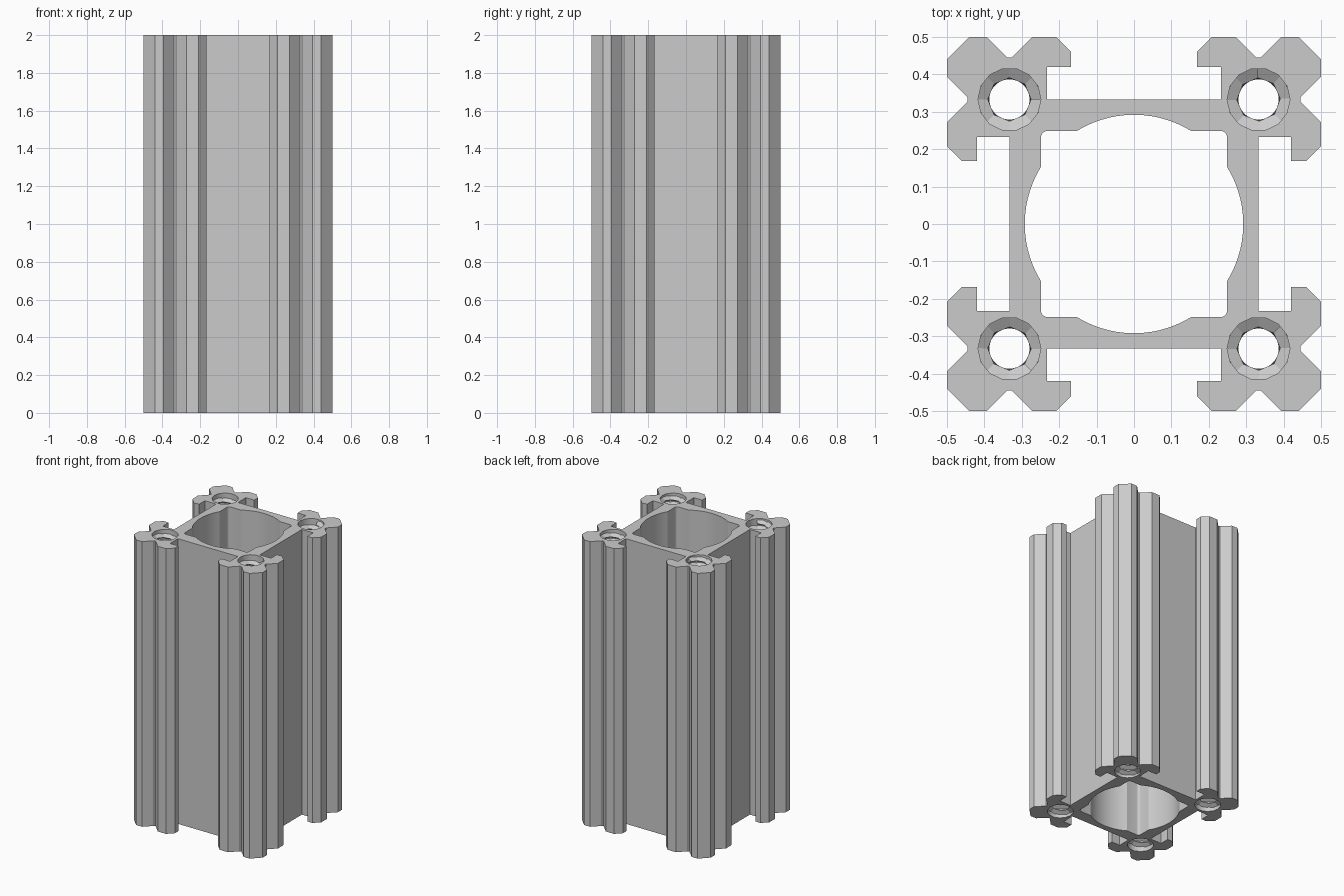
import bpy, bmesh, math
from mathutils import Matrix

cube = bpy.data.objects.get("Cube")
if cube:
    bpy.data.objects.remove(cube, do_unlink=True)

HEIGHT = 2.0
HOLE_POS = 0.333     # screw hole centres, on the diagonals
HOLE_R = 0.084
CREST_R = 0.058      # thread crest radius
PITCH = 0.04

metal = bpy.data.materials.new("aluminium grey")
metal.use_nodes = True
GREY = (0.6, 0.6, 0.6, 1.0)
metal.diffuse_color = GREY
metal.node_tree.nodes["Principled BSDF"].inputs["Base Color"].default_value = GREY


def four_way(points):
    """Repeat a quarter outline around the z axis."""
    out = []
    for k in range(4):
        rot = Matrix.Rotation(k * math.pi / 2, 2)
        for x, y in points:
            out.append((rot[0][0] * x + rot[0][1] * y, rot[1][0] * x + rot[1][1] * y))
    return out


def arc(cx, cy, r, start, end, steps):
    return [(cx + r * math.cos(math.radians(start + (end - start) * i / steps)),
             cy + r * math.sin(math.radians(start + (end - start) * i / steps)))
            for i in range(steps + 1)]


# Outer outline: slot floor, lip, and notched corner, mirrored on the diagonal
half = [(0.333, 0.233), (0.42, 0.233), (0.42, 0.168), (0.46, 0.168),
        (0.5, 0.208), (0.5, 0.272), (0.445, 0.327), (0.445, 0.339),
        (0.5, 0.394), (0.5, 0.44), (0.44, 0.5), (0.394, 0.5),
        (0.339, 0.445)]
# the second half mirrors the first; the two chamfer points are shared
first = half[:10]
outer = four_way(first + [(y, x) for x, y in reversed(first)])

# Central opening: a round bore joined with a rounded square
BORE_R = 0.292
SQ = 0.249
meet = math.degrees(math.acos(SQ / BORE_R))
inner = four_way(arc(0, 0, BORE_R, -meet, meet, 14)
                 + arc(SQ - 0.018, SQ - 0.018, 0.018, 0, 90, 4))

# Screw holes
corners = [(sx * HOLE_POS, sy * HOLE_POS) for sx in (-1, 1) for sy in (-1, 1)]
holes = [arc(cx, cy, HOLE_R, 0, 360, 14)[:-1] for cx, cy in corners]

# Extruded rail
curve = bpy.data.curves.new("rail_profile", "CURVE")
curve.dimensions = "2D"
curve.fill_mode = "BOTH"
curve.extrude = HEIGHT / 2
for loop in [outer, inner] + holes:
    spline = curve.splines.new("POLY")
    spline.points.add(len(loop) - 1)
    for p, (x, y) in zip(spline.points, loop):
        p.co = (x, y, 0, 1)
    spline.use_cyclic_u = True
rail = bpy.data.objects.new("slotted_rail", curve)
rail.location.z = HEIGHT / 2
bpy.context.collection.objects.link(rail)
bpy.ops.object.select_all(action="DESELECT")
rail.select_set(True)
bpy.context.view_layer.objects.active = rail
bpy.ops.object.convert(target="MESH")
rail = bpy.context.object
rail.name = "slotted_rail"
bm = bmesh.new()
bm.from_mesh(rail.data)
bmesh.ops.remove_doubles(bm, verts=bm.verts, dist=1e-5)
bmesh.ops.recalc_face_normals(bm, faces=bm.faces)
bm.to_mesh(rail.data)
bm.free()
rail.data.materials.clear()
rail.data.materials.append(metal)
bpy.ops.object.shade_smooth_by_angle(angle=math.radians(28))


# Helical ridge with a triangular section, its base sunk into the hole wall
def thread_mesh(segments=8):
    bm = bmesh.new()
    base_r = 0.09
    z0, z1 = 0.025, HEIGHT - 0.025
    steps = int((z1 - z0) / PITCH * segments)
    rows = []
    for k in range(steps + 1):
        a = 2 * math.pi * k / segments + 0.002 * k   # slight drift per turn
        z = z0 + (z1 - z0) * k / steps
        c, s = math.cos(a), math.sin(a)
        rows.append([bm.verts.new((r * c, r * s, z + dz)) for r, dz in
                     ((base_r, -0.45 * PITCH), (CREST_R, 0), (base_r, 0.45 * PITCH))])
    for a, b in zip(rows, rows[1:]):
        for i in range(3):
            j = (i + 1) % 3
            bm.faces.new((a[i], b[i], b[j], a[j]))
    bm.faces.new(rows[0])
    bm.faces.new(rows[-1][::-1])
    bmesh.ops.recalc_face_normals(bm, faces=bm.faces)
    me = bpy.data.meshes.new("screw_thread")
    bm.to_mesh(me)
    bm.free()
    me.materials.append(metal)
    return me


thread = thread_mesh()
names = ["front_right", "back_right", "front_left", "back_left"]
for k, ((cx, cy), name) in enumerate(zip(corners, names)):
    ob = bpy.data.objects.new(name + "_screw_thread", thread)
    ob.location = (cx, cy, 0)
    ob.rotation_euler.z = k * 0.8
    bpy.context.collection.objects.link(ob)
